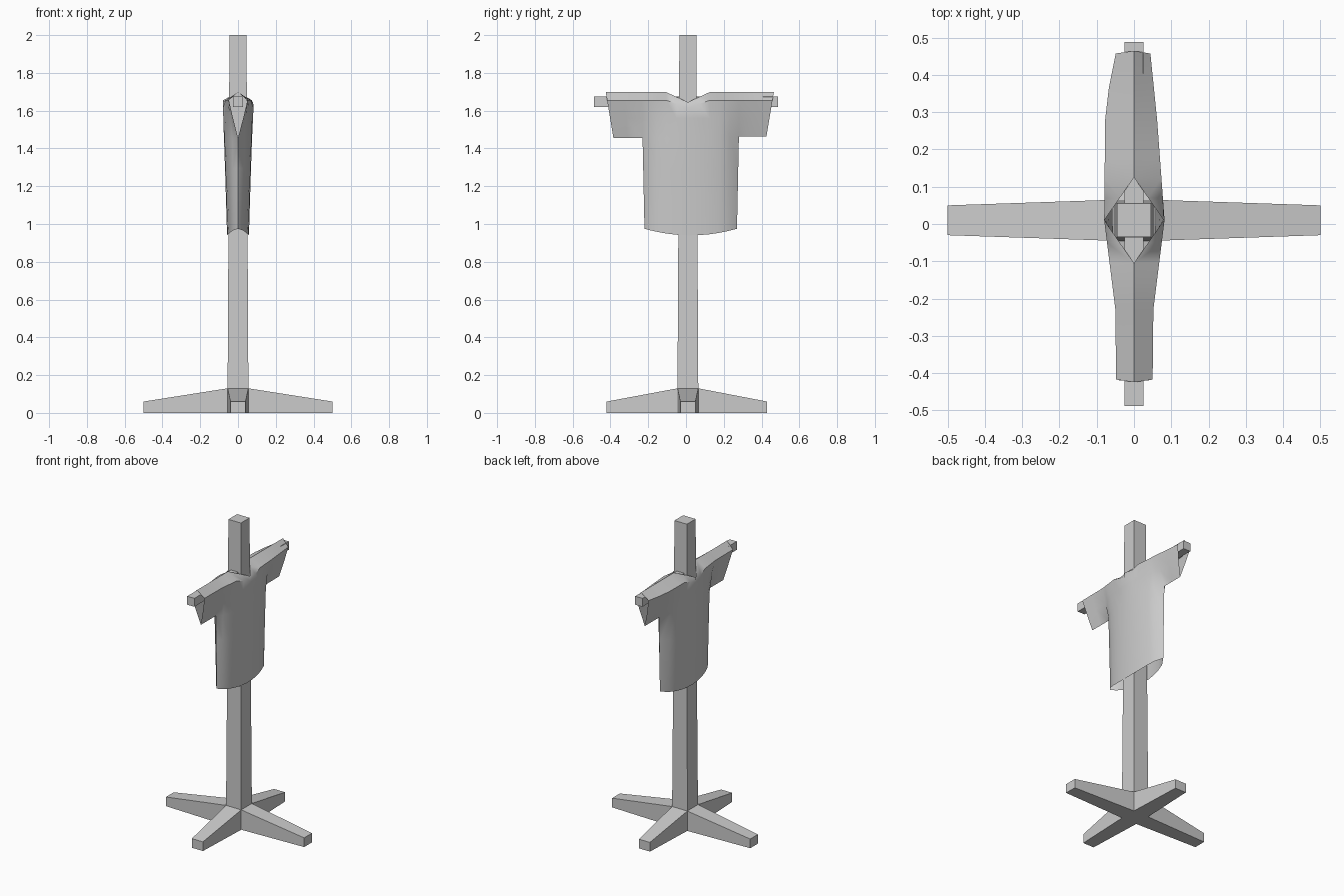
import bpy, bmesh
from mathutils import Vector, Matrix

if "Cube" in bpy.data.objects:
    bpy.data.objects.remove(bpy.data.objects["Cube"])

CY = 0.01                      # the post sits slightly off centre in y

grey = bpy.data.materials.new("light grey")
grey.diffuse_color = (0.6, 0.6, 0.6, 1)
grey.use_nodes = True
grey.node_tree.nodes["Principled BSDF"].inputs["Base Color"].default_value = grey.diffuse_color


def finish(name, bm, smooth=None):
    bmesh.ops.remove_doubles(bm, verts=bm.verts, dist=0.0005)
    bmesh.ops.recalc_face_normals(bm, faces=bm.faces)
    me = bpy.data.meshes.new(name)
    bm.to_mesh(me)
    bm.free()
    me.materials.append(grey)
    ob = bpy.data.objects.new(name, me)
    bpy.context.collection.objects.link(ob)
    if smooth:
        bpy.ops.object.select_all(action='DESELECT')
        ob.select_set(True)
        bpy.context.view_layer.objects.active = ob
        bpy.ops.object.shade_smooth_by_angle(angle=smooth)
    return ob


def bridge(bm, a, b, cap_a=False, cap_b=True):
    """Join two four-point rings with side faces and optional end caps."""
    va, vb = [bm.verts.new(p) for p in a], [bm.verts.new(p) for p in b]
    for i in range(4):
        j = (i + 1) % 4
        bm.faces.new((va[i], va[j], vb[j], vb[i]))
    if cap_a:
        bm.faces.new(va)
    if cap_b:
        bm.faces.new(vb)


def square(h, z):
    return [Vector((x * h, CY + y * h, z)) for x, y in ((-1, -1), (1, -1), (1, 1), (-1, 1))]


# Cross-shaped foot: four tapering legs around the post
bm = bmesh.new()
for k, length in enumerate((0.5, 0.42, 0.5, 0.43)):
    rot = Matrix.Rotation(-k * 1.5707963, 3, 'Z')
    rings = []
    for r, h, top in ((0.055, 0.055, 0.13), (length, 0.04, 0.06)):
        rings.append([rot @ Vector((r, s * h, z)) + Vector((0, CY if k % 2 == 0 or r < 0.1 else 0, 0))
                      for s, z in ((-1, 0), (1, 0), (1, top), (-1, top))])
    bridge(bm, *rings)
bm.faces.new([bm.verts.new(p) for p in square(0.055, 0)])
finish("base_feet", bm)

# Tapered upright post
bm = bmesh.new()
bridge(bm, square(0.055, 0.13), square(0.045, 2.0))
finish("post", bm)

# Cross arm that carries the shirt
bm = bmesh.new()
bridge(bm, *[[(x, y, z) for x, z in ((-0.026, 1.62), (0.026, 1.62), (0.026, 1.675), (-0.026, 1.675))]
             for y in (-0.488, 0.488)], cap_a=True)
finish("cross_arm", bm)


# Shirt: two draped halves meeting at the side, sleeve and shoulder seams
def lerp(a, b, t):
    return a + (b - a) * t


def sample(pts, y):
    for (y0, w0), (y1, w1) in zip(pts, pts[1:]):
        if y <= y1:
            return lerp(w0, w1, (y - y0) / (y1 - y0))
    return pts[-1][1]


WIDTH = {1: [(-0.425, 0.05), (-0.23, 0.052), (0.01, 0.082), (0.28, 0.062), (0.465, 0.044)],
         -1: [(-0.425, 0.048), (-0.23, 0.05), (0.01, 0.08), (0.32, 0.077), (0.465, 0.049)]}
BODY_C, BODY_H = 0.025, 0.255
body_cols = [-0.23, -0.2, -0.155, -0.105, -0.05, 0.01, 0.07, 0.125, 0.18, 0.23, 0.28]
columns = [-0.425, -0.33] + body_cols + [0.37, 0.465]


def column(y, side):
    v = max(0, 1 - abs(y - CY) / 0.115)            # neck opening
    u = (y - BODY_C) / BODY_H
    lens = max(0, 1 - u * u) ** 0.6 if abs(u) < 0.999 else 0
    w = sample(WIDTH[side], y)
    tuck = max(0, abs(y - 0.02) - 0.26) / 0.185    # sleeve ends slope inward
    under = 1.455 if y < 0 else 1.463
    pts = []
    for x, z in ((0.08 * v, 1.698 - 0.053 * v),
                 (w, 1.655 - 0.04 * v),
                 (w * lerp(0.55, 0.97, lens), 1.56),
                 (0.075 * lens, under)):
        yy = y - (0.04 if y > 0 else -0.04) * min(tuck, 1) * (1.7 - z) / 0.24
        pts.append((side * x, yy, z))
    if y in body_cols:                             # body below the armpits
        hem = 0.94 + 0.035 * u * u
        for t in (0.33, 0.67, 1.0):
            pts.append((side * lerp(0.074, 0.058, t) * lens,
                        BODY_C + (y - BODY_C) * (1 - 0.04 * t), lerp(under, hem, t)))
    return pts


bm = bmesh.new()
for side in (1, -1):
    cols = [[bm.verts.new(p) for p in column(y, side)] for y in columns]
    for a, b in zip(cols, cols[1:]):
        for i in range(min(len(a), len(b)) - 1):
            bm.faces.new((a[i], a[i + 1], b[i + 1], b[i]))
finish("shirt", bm, smooth=0.9)
